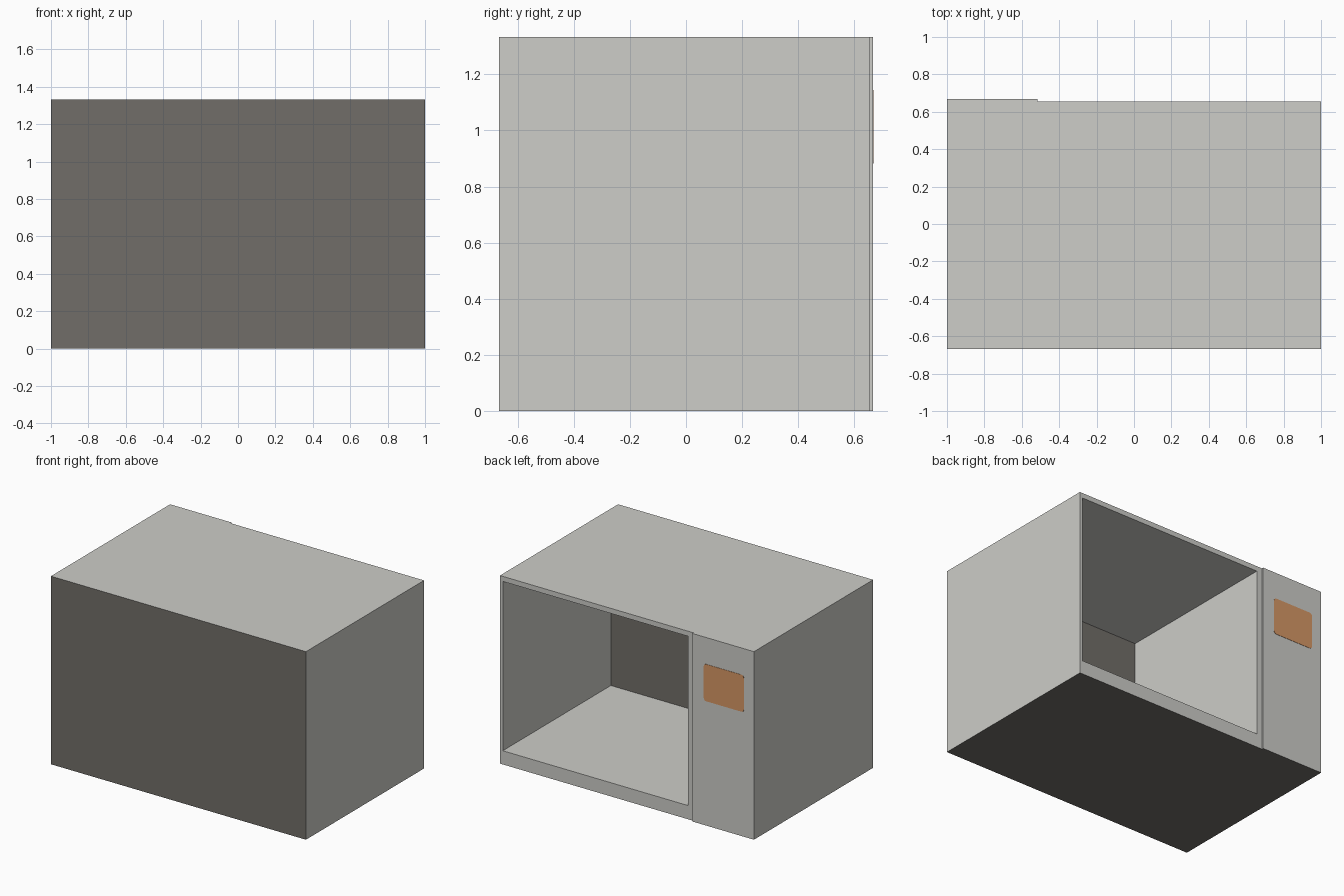
import bpy, bmesh, math

if "Cube" in bpy.data.objects:
    bpy.data.objects.remove(bpy.data.objects["Cube"])


def material(name, rgb):
    m = bpy.data.materials.new(name)
    m.diffuse_color = (*rgb, 1)
    m.use_nodes = True
    m.node_tree.nodes["Principled BSDF"].inputs["Base Color"].default_value = m.diffuse_color
    return m


light = material("light_grey", (0.61, 0.61, 0.58))
dark = material("dark_grey", (0.165, 0.155, 0.14))
orange = material("orange", (0.67, 0.31, 0.13))


def box(name, lo, hi, *mats):
    """Axis-aligned box between two corners."""
    bm = bmesh.new()
    bmesh.ops.create_cube(bm, size=1)
    for v in bm.verts:
        v.co = [lo[i] + (v.co[i] + 0.5) * (hi[i] - lo[i]) for i in range(3)]
    me = bpy.data.meshes.new(name)
    bm.to_mesh(me)
    bm.free()
    for m in mats:
        me.materials.append(m)
    ob = bpy.data.objects.new(name, me)
    bpy.context.collection.objects.link(ob)
    return ob


Y, H = 0.667, 1.333      # half depth, height
FRAME_Y = 0.655          # frame sits slightly behind the control panel
SEAM_X = -0.517

# Cabinet with its cooking cavity cut in from the +y side
cabinet = box("cabinet", (-1, -Y, 0), (1, FRAME_Y, H), light, dark)
cutter = box("cavity_cutter", (-0.475, -0.555, 0.097), (0.978, 0.8, 1.297), light)
cutter.hide_render = True
cut = cabinet.modifiers.new("cavity", 'BOOLEAN')
cut.operation = 'DIFFERENCE'
cut.solver = 'EXACT'
cut.object = cutter
bpy.context.view_layer.objects.active = cabinet
bpy.ops.object.modifier_apply(modifier=cut.name)
bpy.data.objects.remove(cutter)

# Dark faces: -y wall, underside and the cavity's inner wall
for p in cabinet.data.polygons:
    n, c = p.normal, p.center
    outer = n.y < -0.9
    underside = n.z < -0.9 and c.z < 0.01
    inner = n.y > 0.9 and c.y < 0
    p.material_index = 1 if outer or underside or inner else 0

# Slightly raised control panel, with a dark underside
panel = box("control_panel", (-1, FRAME_Y, 0), (SEAM_X, Y, H), light, dark)
for p in panel.data.polygons:
    p.material_index = 1 if p.normal.z < -0.9 else 0

# Display plate with rounded corners
display = box("display", (-0.922, Y - 0.004, 0.882), (-0.607, Y + 0.002, 1.144), orange)
bm = bmesh.new()
bm.from_mesh(display.data)
corners = [e for e in bm.edges if abs(e.verts[0].co.y - e.verts[1].co.y) > 0.001]
bmesh.ops.bevel(bm, geom=corners, offset=0.02, segments=4, profile=0.5, affect='EDGES')
bm.to_mesh(display.data)
bm.free()
